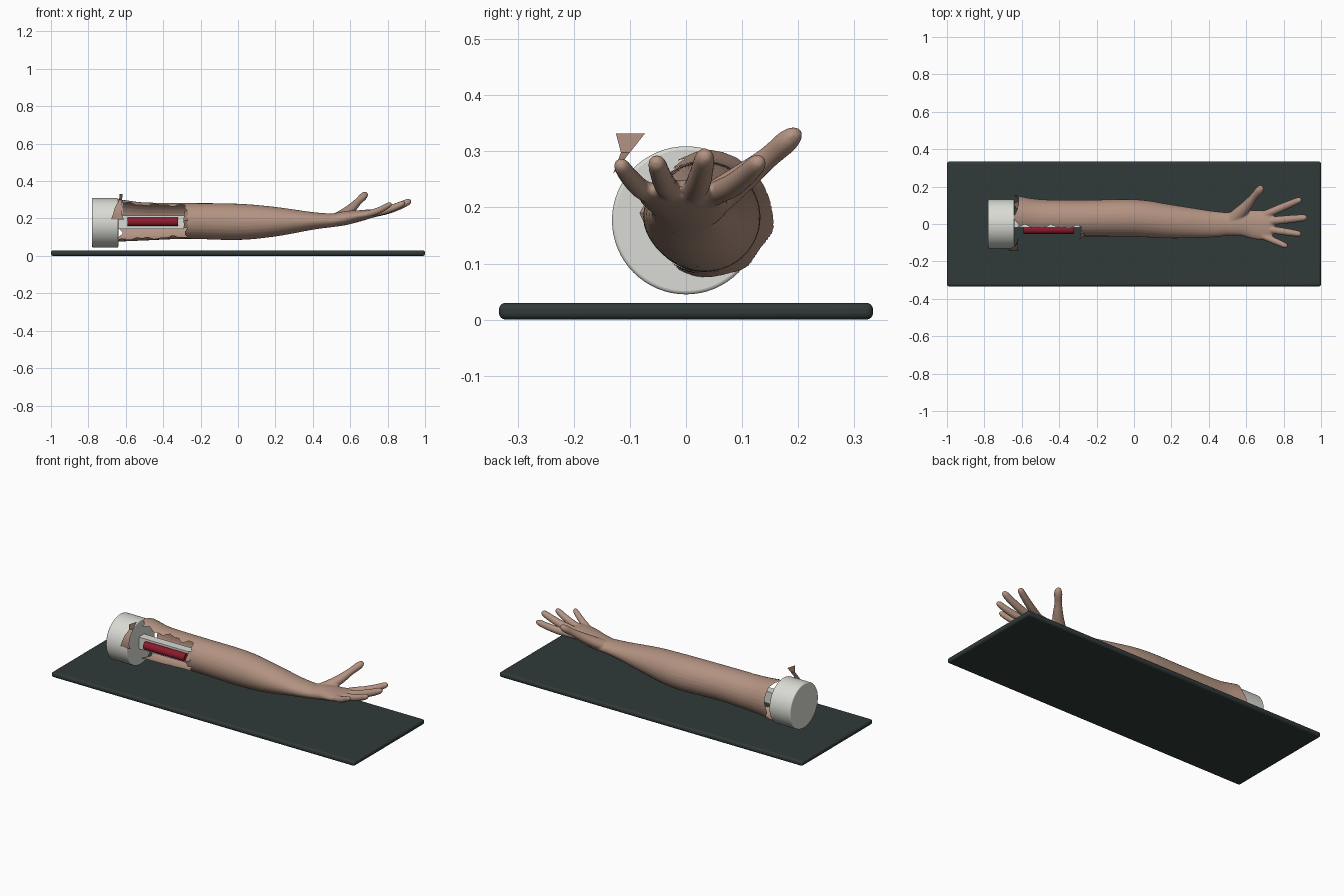
import bpy, bmesh, math
from mathutils import Vector

old = bpy.data.objects.get("Cube")
if old:
    bpy.data.objects.remove(old, do_unlink=True)


def material(name, r, g, b):
    mat = bpy.data.materials.new(name)
    mat.use_nodes = True
    mat.diffuse_color = (r, g, b, 1)
    mat.node_tree.nodes["Principled BSDF"].inputs["Base Color"].default_value = (r, g, b, 1)
    return mat


skin = material("skin tan", .45, .29, .22)
board_paint = material("dark slate", .03, .042, .041)
shell_white = material("off white", .7, .71, .66)
red = material("deep red", .27, .01, .026)


def add_object(name, bm, mat, angle=35):
    mesh = bpy.data.meshes.new(name)
    bmesh.ops.recalc_face_normals(bm, faces=bm.faces)
    bm.to_mesh(mesh)
    bm.free()
    obj = bpy.data.objects.new(name, mesh)
    bpy.context.collection.objects.link(obj)
    mesh.materials.append(mat)
    bpy.ops.object.select_all(action='DESELECT')
    obj.select_set(True)
    bpy.context.view_layer.objects.active = obj
    bpy.ops.object.shade_smooth_by_angle(angle=math.radians(angle))
    return obj


def bevel(obj, width, segments):
    mod = obj.modifiers.new("rounded edges", 'BEVEL')
    mod.width, mod.segments, mod.limit_method = width, segments, 'ANGLE'
    bpy.ops.object.modifier_apply(modifier=mod.name)
    bpy.ops.object.shade_smooth_by_angle(angle=math.radians(35))


def box(name, size, centre, mat):
    bm = bmesh.new()
    bmesh.ops.create_cube(bm, size=1)
    bmesh.ops.scale(bm, vec=size, verts=bm.verts)
    bmesh.ops.translate(bm, vec=centre, verts=bm.verts)
    return add_object(name, bm, mat)


def rod(name, radius, start, end, y, z, mat):
    bm = bmesh.new()
    bmesh.ops.create_cone(bm, cap_ends=True, segments=64, radius1=radius,
                          radius2=radius, depth=end - start)
    for v in bm.verts:
        v.co = Vector((v.co.z + (start + end) / 2, v.co.x + y, v.co.y + z))
    return add_object(name, bm, mat)


def spline(keys, steps=6):
    """Catmull-Rom through rows of centre, half width and half height."""
    rows = [keys[0]] + list(keys) + [keys[-1]]
    out = []
    for a, b, c, d in zip(rows, rows[1:], rows[2:], rows[3:]):
        for i in range(steps):
            t = i / steps
            out.append([q + t * (r - p) / 2 + t * t * (p - 2.5 * q + 2 * r - s / 2)
                        + t ** 3 * (s - p + 3 * (q - r)) / 2
                        for p, q, r, s in zip(a, b, c, d)])
    return out + [list(keys[-1])]


def loft(bm, keys, sides=28):
    rows = spline(keys)
    rings = []
    for i, row in enumerate(rows):
        before, after = rows[max(i - 1, 0)], rows[min(i + 1, len(rows) - 1)]
        along = (Vector(after[:3]) - Vector(before[:3])).normalized()
        side = Vector((0, 0, 1)).cross(along).normalized()
        up = along.cross(side)
        ring = []
        for k in range(sides):
            a = math.tau * k / sides
            ring.append(bm.verts.new(Vector(row[:3]) + side * row[3] * math.cos(a)
                                     + up * row[4] * math.sin(a)))
        rings.append(ring)
    for r, s in zip(rings, rings[1:]):
        for k in range(sides):
            n = (k + 1) % sides
            bm.faces.new((r[k], r[n], s[n], s[k]))
    bm.faces.new(rings[0][::-1])
    bm.faces.new(rings[-1])


def finger(bm, base, tip, radius):
    base, tip = Vector(base), Vector(tip)
    keys = []
    for t, scale in ((-.2, .9), (.1, 1), (.4, 1), (.7, .92), (.9, .82), (.97, .6), (1, .25)):
        p = base.lerp(tip, t)
        p.z -= .04 * max(t, 0) * (1 - t)
        keys.append((*p, radius * scale, radius * scale))
    loft(bm, keys)


# Board and cuff
bevel(box("base_board", (2, .667, .03), (0, 0, .015), board_paint), .012, 4)
bevel(rod("shoulder_cuff", .132, -.78, -.64, 0, .177, shell_white), .006, 3)

# Inner core and red rod in the opening
box("inner_core", (.36, .05, .07), (-.47, .005, .18), shell_white)
rod("red_rod", .023, -.59, -.32, -.03, .182, red)

# Arm, palm and fingers fused into one surface
bm = bmesh.new()
loft(bm, [(-.67, .045, .188, .12, .118), (-.62, .04, .188, .11, .112),
          (-.5, .032, .184, .1, .102), (-.27, .031, .187, .097, .096),
          (0, .032, .182, .1, .097), (.2, .013, .183, .09, .079),
          (.4, 0, .187, .072, .047), (.5, 0, .19, .062, .037)])
loft(bm, [(.42, 0, .188, .064, .04), (.5, 0, .19, .062, .036),
          (.58, .005, .203, .07, .037), (.66, -.005, .216, .078, .029),
          (.72, -.007, .228, .076, .022), (.74, -.007, .232, .06, .013)])
for base, tip, radius in (((.7, .05, .225), (.895, .133, .286), .021),
                          ((.72, .015, .228), (.925, .035, .297), .022),
                          ((.71, -.027, .228), (.893, -.054, .286), .02),
                          ((.68, -.06, .222), (.82, -.12, .282), .018)):
    finger(bm, base, tip, radius)
loft(bm, [(.5, .01, .195, .03, .025), (.55, .045, .212, .036, .03),
          (.6, .095, .248, .029, .026), (.64, .145, .288, .02, .02),
          (.67, .18, .318, .022, .02), (.683, .196, .333, .015, .013),
          (.687, .2, .337, .006, .005)])
arm = add_object("arm_and_hand", bm, skin)
remesh = arm.modifiers.new("fuse", 'REMESH')
remesh.mode, remesh.voxel_size = 'VOXEL', .005
soften = arm.modifiers.new("soften", 'SMOOTH')
soften.factor, soften.iterations = .5, 5
for name in ("fuse", "soften"):
    bpy.ops.object.modifier_apply(modifier=name)

# Tear the upper arm open along the front and at the cuff end
bm = bmesh.new()
bm.from_mesh(arm.data)
torn = []
for f in bm.faces:
    x, y, z = f.calc_center_median()
    edge = -.015 + .008 * math.sin(x * 40) + .005 * math.sin(x * 95)
    end = -.275 + .008 * math.sin(z * 90)
    collar = -.63 + .012 * math.sin(y * 60 + z * 50)
    if x < collar or (x < end and y < edge):
        torn.append(f)
bmesh.ops.delete(bm, geom=torn, context='FACES')
bm.to_mesh(arm.data)
bm.free()
bpy.ops.object.shade_smooth_by_angle(angle=math.radians(60))


# Loose strips of torn skin
def ribbon(name, rows):
    bm = bmesh.new()
    pairs = [[bm.verts.new((x + s * wx, y + s * wy, z)) for s in (-1, 1)]
             for x, y, z, wx, wy in rows]
    for a, b in zip(pairs, pairs[1:]):
        bm.faces.new((a[0], a[1], b[1], b[0]))
    add_object(name, bm, skin)


ribbon("torn_cuff_strip", [(-.645, -.137, .195, .035, 0), (-.645, -.141, .22, .024, 0),
                           (-.64, -.13, .26, .018, 0), (-.628, -.108, .298, .008, .008),
                           (-.625, -.099, .332, .008, .026)])
ribbon("torn_sleeve_flap", [(-.272, -.058, .15, .014, .006), (-.278, -.073, .19, .014, .01),
                            (-.275, -.048, .24, .01, .006)])
